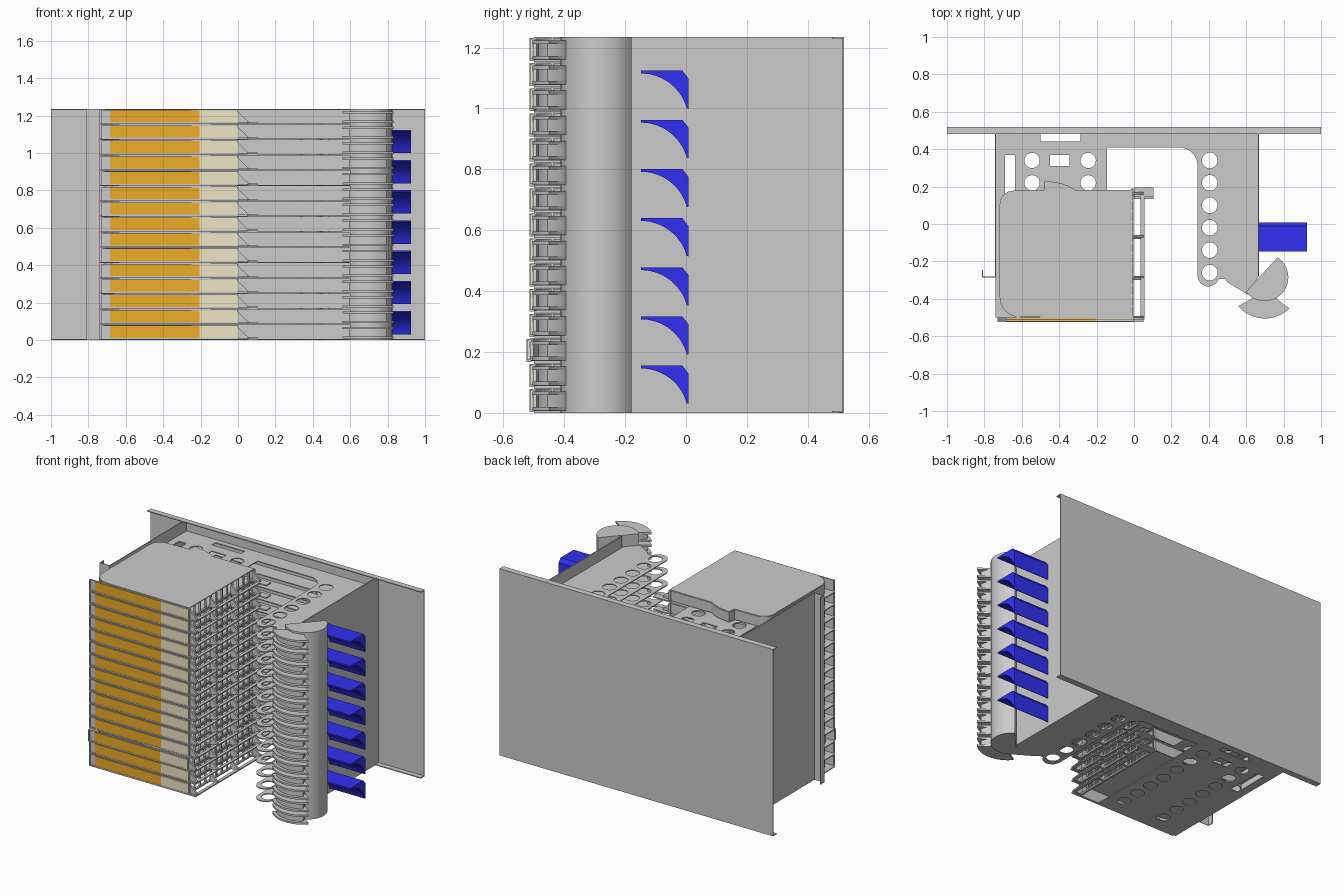
import bpy, bmesh
from math import cos, sin, radians
from mathutils import Matrix

if "Cube" in bpy.data.objects:
    bpy.data.objects.remove(bpy.data.objects["Cube"])

N = 15
H = 1.235
P = H / N


def material(name, rgb):
    m = bpy.data.materials.new(name)
    m.diffuse_color = (*rgb, 1)
    m.use_nodes = True
    m.node_tree.nodes["Principled BSDF"].inputs["Base Color"].default_value = m.diffuse_color
    return m


ORANGE = material("orange", (0.85, 0.42, 0.02))
CREAM = material("cream", (0.87, 0.79, 0.55))
BLUE = material("blue", (0.03, 0.03, 0.9))
YZ = Matrix(((0, 0, 1), (1, 0, 0), (0, 1, 0))).to_4x4()    # profile in y-z, depth along x
XZ = Matrix(((1, 0, 0), (0, 0, -1), (0, 1, 0))).to_4x4()   # profile in x-z, depth along -y


def add(name, bm, mat=None, smooth=False):
    bmesh.ops.recalc_face_normals(bm, faces=bm.faces)
    me = bpy.data.meshes.new(name)
    bm.to_mesh(me)
    bm.free()
    ob = bpy.data.objects.new(name, me)
    bpy.context.collection.objects.link(ob)
    if mat:
        me.materials.append(mat)
    if smooth:
        bpy.ops.object.select_all(action='DESELECT')
        ob.select_set(True)
        bpy.context.view_layer.objects.active = ob
        bpy.ops.object.shade_smooth_by_angle()
    return ob


def boxes(name, spans, mat=None):
    bm = bmesh.new()
    for x0, x1, y0, y1, z0, z1 in spans:
        m = Matrix.Translation(((x0 + x1) / 2, (y0 + y1) / 2, (z0 + z1) / 2))
        m = m @ Matrix.Diagonal((x1 - x0, y1 - y0, z1 - z0, 1))
        bmesh.ops.create_cube(bm, size=1, matrix=m)
    return add(name, bm, mat)


def plate(name, loops, z0, z1, mat=None, matrix=None):
    """Extruded flat outline; further loops become holes."""
    cu = bpy.data.curves.new(name, 'CURVE')
    cu.dimensions, cu.fill_mode = '2D', 'BOTH'
    cu.extrude = (z1 - z0) / 2
    for loop in loops:
        s = cu.splines.new('POLY')
        s.points.add(len(loop) - 1)
        for p, (x, y) in zip(s.points, loop):
            p.co = (x, y, 0, 1)
        s.use_cyclic_u = True
    tmp = bpy.data.objects.new(name, cu)
    bpy.context.collection.objects.link(tmp)
    dg = bpy.context.evaluated_depsgraph_get()
    me = bpy.data.meshes.new_from_object(tmp.evaluated_get(dg))
    bpy.data.objects.remove(tmp)
    bm = bmesh.new()
    bm.from_mesh(me)
    bmesh.ops.remove_doubles(bm, verts=bm.verts, dist=1e-5)
    bmesh.ops.translate(bm, verts=bm.verts, vec=(0, 0, (z0 + z1) / 2))
    if matrix:
        bm.transform(matrix)
    return add(name, bm, mat, True)


def sheet(name, path, z0, z1, matrix=None, t=0.006):
    """Folded sheet metal along a path."""
    bm = bmesh.new()
    lo = [bm.verts.new((x, y, z0)) for x, y in path]
    hi = [bm.verts.new((x, y, z1)) for x, y in path]
    for i in range(len(path) - 1):
        bm.faces.new((lo[i], lo[i + 1], hi[i + 1], hi[i]))
    if matrix:
        bm.transform(matrix)
    ob = add(name, bm)
    mod = ob.modifiers.new("thickness", 'SOLIDIFY')
    mod.thickness, mod.offset = t, 0
    return ob


def arc(cx, cy, r, a0, a1, n=12):
    a = [radians(a0 + (a1 - a0) * i / n) for i in range(n + 1)]
    return [(cx + r * cos(t), cy + r * sin(t)) for t in a]


def circle(cx, cy, r):
    return arc(cx, cy, r, 0, 360 * 23 / 24, 23)


def rect(x0, x1, y0, y1):
    return [(x0, y0), (x1, y0), (x1, y1), (x0, y1)]


# Cabinet: back panel with lips, side walls
sheet("back_panel", [(0.48, 0.003), (0.517, 0.003), (0.517, H - 0.003), (0.48, H - 0.003)], -1, 1, YZ)
sheet("left_wall", [(-0.74, 0.515), (-0.74, -0.283), (-0.81, -0.283), (-0.81, -0.245)], 0, H)
sheet("right_wall", [(0.665, 0.515), (0.665, -0.28)], 0, H)

# Vertical cable drum, a little more than half a cylinder
plate("cable_drum", [arc(0.698, -0.285, 0.127, -142, 57, 32)], 0, H)

slot = []

# Shelf with cable holes and large cutout
shelf = [(-0.74, 0.515), (-0.74, -0.5), (-0.145, -0.5), (-0.145, 0.41)]
shelf += arc(0.24, 0.31, 0.1, 90, 0)
shelf += arc(0.397, -0.277, 0.057, 180, 340)
shelf += [(0.46, -0.293), (0.485, -0.293), (0.5, -0.312), (0.61, -0.378), (0.665, -0.28), (0.665, 0.515)]
holes = [circle(0.405, 0.34 - 0.12 * i, 0.042) for i in range(6)]
holes += [circle(x, 0.34 - 0.12 * i, 0.041) for x in (-0.545, -0.245) for i in range(7)]
holes += [rect(-0.69, -0.635, 0.13, 0.37), rect(-0.45, -0.345, 0.31, 0.37), rect(-0.5, -0.285, 0.44, 0.48)]
slot.append(plate("shelf", [shelf] + holes, 0, 0.006))

# Crescent cable guides: two fins and a connecting web per slot
def crescent(r, trim):
    return (arc(0.70, -0.32, r, 220 + trim, 315 - trim, 16)
            + [(0.78, -0.415)] + arc(0.698, -0.285, 0.127, -60, -120, 8) + [(0.62, -0.405)])

slot.append(plate("guide_fin_lower", [crescent(0.185, 0)], 0.008, 0.02))
slot.append(plate("guide_fin_upper", [crescent(0.185, 0)], P - 0.024, P - 0.012))
slot.append(plate("guide_web", [crescent(0.165, 10)], 0.02, P - 0.024))

# Cassette: cover, skirt, front face, coloured labels
outline = [(-0.005, -0.5)] + arc(-0.61, -0.39, 0.105, 270, 180, 10) + arc(-0.645, 0.105, 0.07, 180, 90, 8)
outline += [(-0.48, 0.18), (-0.475, 0.23), (-0.39, 0.215), (-0.35, 0.2), (-0.315, 0.178), (-0.005, 0.178)]
cassette = [plate("cassette_cover", [outline], P - 0.006, P - 0.001),
            sheet("cassette_skirt", outline[1:], 0.012, P - 0.006),
            boxes("cassette_front", [(-0.73, 0, -0.506, -0.498, 0.008, P - 0.004),
                                     (-0.73, 0.05, -0.514, -0.498, 0.003, 0.012),
                                     (-0.73, -0.722, -0.514, -0.498, 0.008, P - 0.004)]),
            boxes("orange_label", [(-0.685, -0.205, -0.512, -0.504, 0.012, P - 0.007)], ORANGE),
            boxes("cream_label", [(-0.205, -0.003, -0.512, -0.504, 0.012, P - 0.007)], CREAM)]

# Cassette side: open comb of posts, rails and sloping gussets
posts = [(-0.016, -0.004, y, y + 0.008, 0.01, P - 0.005) for y in [-0.5 + 0.0565 * i for i in range(13)]]
rails = [(-0.016, -0.002, -0.5, 0.19, 0.006, 0.016),
         (0.035, 0.055, -0.5, 0.15, 0.008, 0.016),
         (0.0, 0.105, 0.145, 0.195, 0.006, 0.014)]
cassette.append(boxes("cassette_comb", posts + rails))
for y in (-0.497, -0.283, -0.065, 0.165):
    cassette.append(plate("comb_gusset", [[(-0.004, 0.006), (0.05, 0.01), (0.05, 0.02), (-0.004, P - 0.01)]],
                          -y - 0.006, -y + 0.006, None, XZ))

# Stack the slots; one cassette sits slightly pulled out
for k in range(1, N):
    for ob in slot + cassette:
        c = ob.copy()
        c.location.z = k * P
        if k == 2 and ob in cassette:
            c.location.y = -0.01
        bpy.context.collection.objects.link(c)

# Blue cable hooks on the right wall
hook = [(0.008, 0.03), (0.008, 0.13), (-0.012, 0.155), (-0.148, 0.155), (-0.148, 0.146)]
hook += arc(-0.148, -0.01 + 0.0, 0.156, 88, 15, 14)
blue_hook = plate("cable_hook", [hook], 0.665, 0.925, BLUE, YZ)
for k in range(1, 7):
    c = blue_hook.copy()
    c.location.z = 0.1615 * k
    bpy.context.collection.objects.link(c)
